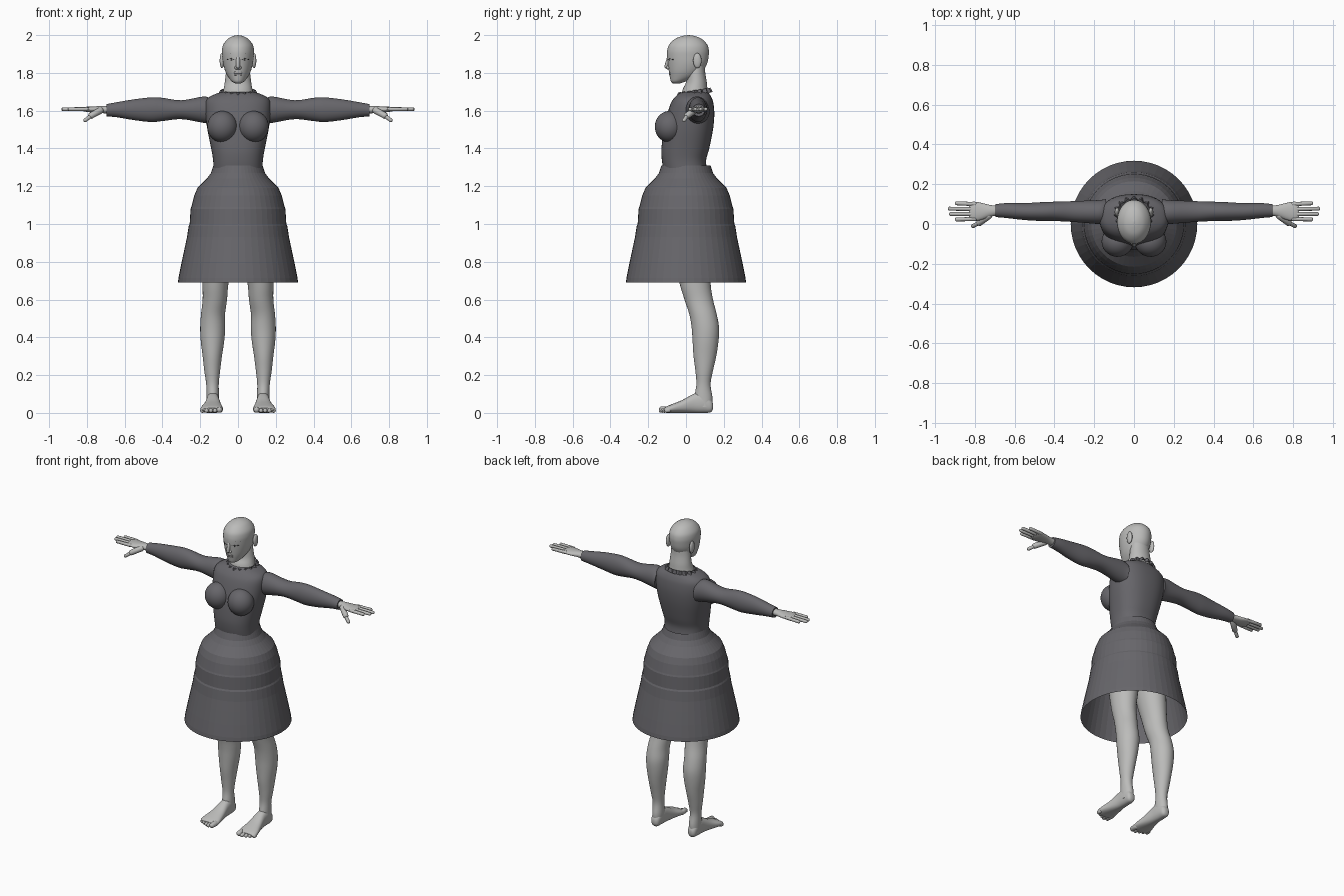
import bpy
import bmesh
import math
from mathutils import Vector, Matrix

default_cube = bpy.data.objects.get("Cube")
if default_cube:
    bpy.data.objects.remove(default_cube)


def make_material(name, colour):
    material = bpy.data.materials.new(name)
    material.use_nodes = True
    rgba = (*colour, 1)
    material.diffuse_color = rgba
    material.node_tree.nodes["Principled BSDF"].inputs["Base Color"].default_value = rgba
    return material


skin = make_material("pale grey skin", (.5, .5, .49))
cloth = make_material("dark grey cloth", (.135, .132, .145))
dark = make_material("dark brows and lashes", (.04, .04, .04))
lip = make_material("grey lips", (.36, .35, .35))


def finish(bm, name, material, mirror=False, smooth=True):
    """Turn a bmesh into a shaded object, optionally mirrored across x."""
    bmesh.ops.recalc_face_normals(bm, faces=bm.faces)
    mesh = bpy.data.meshes.new(name)
    bm.to_mesh(mesh)
    bm.free()
    mesh.materials.append(material)
    for polygon in mesh.polygons:
        polygon.use_smooth = smooth
    if smooth:
        mesh.set_sharp_from_angle(angle=math.radians(50))
    obj = bpy.data.objects.new(name, mesh)
    bpy.context.collection.objects.link(obj)
    if mirror:
        modifier = obj.modifiers.new("mirror", "MIRROR")
        modifier.use_mirror_merge = False
    return obj


def refine(rows, steps):
    """Catmull-Rom interpolation between the given cross-sections."""
    result = []
    last = len(rows) - 1
    for i in range(last):
        a, b, c, d = (rows[max(0, min(last, i + k))] for k in (-1, 0, 1, 2))
        for s in range(steps):
            t = s / steps
            result.append([q + t / 2 * ((r - p) + t * ((2 * p - 5 * q + 4 * r - u)
                           + t * (3 * (q - r) + u - p))) for p, q, r, u in zip(a, b, c, d)])
    return result + [list(rows[-1])]


def loft(name, axis, rows, material, mirror=False, segments=32, steps=4,
         power=1.0, capped=True, smooth=True):
    """Rows hold position on the axis, then low and high extents on the other two axes."""
    others = [k for k in range(3) if k != axis]
    bm = bmesh.new()
    rings = []
    for pos, a0, a1, b0, b1 in refine(rows, steps):
        ring = []
        for i in range(segments):
            angle = math.tau * i / segments
            c, s = math.cos(angle), math.sin(angle)
            co = Vector()
            co[axis] = pos
            co[others[0]] = (a0 + a1) / 2 + (a1 - a0) / 2 * math.copysign(abs(c) ** power, c)
            co[others[1]] = (b0 + b1) / 2 + (b1 - b0) / 2 * math.copysign(abs(s) ** power, s)
            ring.append(bm.verts.new(co))
        rings.append(ring)
    for low, high in zip(rings, rings[1:]):
        for i in range(segments):
            j = (i + 1) % segments
            bm.faces.new((low[i], low[j], high[j], high[i]))
    if capped:
        bm.faces.new(rings[0])
        bm.faces.new(rings[-1])
    return finish(bm, name, material, mirror, smooth)


def symmetric(rows):
    return [(z, -half, half, front, back) for z, half, front, back in rows]


def capsules(name, items, material, mirror=True):
    """Rounded rods given as start, end and radius."""
    bm = bmesh.new()
    for start, end, radius in items:
        start, end = Vector(start), Vector(end)
        span = end - start
        turn = span.to_track_quat("Z", "Y")
        made = bmesh.ops.create_uvsphere(bm, u_segments=12, v_segments=8, radius=radius)
        for vert in made["verts"]:
            stretch = span if vert.co.z > radius * .1 else Vector()
            vert.co = start + turn @ vert.co + stretch
    return finish(bm, name, material, mirror)


def ball(name, centre, size, material, mirror=True):
    bm = bmesh.new()
    matrix = Matrix.Translation(centre) @ Matrix.Diagonal((*size, 1))
    bmesh.ops.create_uvsphere(bm, u_segments=28, v_segments=18, radius=1, matrix=matrix)
    return finish(bm, name, material, mirror)


# Skirt: open, faceted bell
bell = [(.69, .318), (.715, .315), (.79, .3), (.87, .283), (.93, .27), (.99, .261),
        (1, .256), (1.08, .251), (1.09, .247), (1.15, .232), (1.19, .215),
        (1.21, .195), (1.24, .165), (1.27, .143), (1.31, .13)]
loft("skirt", 2, [(z, -r, r, -r, r) for z, r in bell], cloth,
     segments=48, steps=1, capped=False, smooth=False)

# Bodice with bust
loft("bodice", 2, symmetric([
    (1.29, .13, -.12, .11), (1.34, .132, -.128, .107), (1.4, .142, -.13, .123),
    (1.5, .162, -.118, .143), (1.58, .172, -.1, .15), (1.64, .172, -.08, .145),
    (1.67, .155, -.06, .135), (1.69, .115, -.038, .123), (1.7, .08, -.02, .115)]),
    cloth, segments=48, power=.85)
ball("bust", (.083, -.088, 1.515), (.08, .077, .083), cloth)

# Ruffled collar
collar_mesh = bmesh.new()
collar_rings = []
for ring_index, (grow, height) in enumerate([(0, 1.7), (.012, 1.708), (.02, 1.685)]):
    ring = []
    for i in range(96):
        angle = math.tau * i / 96
        wave = .004 * ring_index * math.cos(16 * angle)
        ring.append(collar_mesh.verts.new((
            (.077 + grow + wave) * math.cos(angle),
            .045 + (.068 + grow + wave) * math.sin(angle),
            height + .012 * math.sin(angle) + wave / 2)))
    collar_rings.append(ring)
for inner, outer in zip(collar_rings, collar_rings[1:]):
    for i in range(96):
        j = (i + 1) % 96
        collar_mesh.faces.new((inner[i], inner[j], outer[j], outer[i]))
finish(collar_mesh, "collar", cloth)

# Sleeves
loft("sleeves", 0, [
    (.14, .0, .125, 1.53, 1.66), (.18, .0, .12, 1.535, 1.675), (.3, .01, .115, 1.555, 1.655),
    (.4, .015, .112, 1.545, 1.668), (.46, .015, .11, 1.54, 1.67), (.55, .02, .105, 1.55, 1.66),
    (.64, .03, .105, 1.565, 1.645), (.695, .035, .1, 1.57, 1.635)], cloth, mirror=True)

# Hands
loft("palms", 0, [
    (.67, .045, .09, 1.583, 1.625), (.72, .037, .095, 1.587, 1.625), (.77, .02, .107, 1.59, 1.622),
    (.81, .015, .112, 1.595, 1.62), (.83, .03, .1, 1.602, 1.614)], skin, mirror=True, segments=20)
fingers = [((.8, .025 + k * .025, 1.608), (reach, .023 + k * .027, 1.608), .0105)
           for k, reach in enumerate((.89, .92, .925, .89))]
capsules("fingers", fingers, skin)
capsules("thumbs", [((.73, .042, 1.6), (.775, .008, 1.575), .018),
                    ((.77, .01, 1.578), (.808, -.01, 1.55), .011)], skin)

# Neck and head
loft("neck", 2, symmetric([
    (1.66, .09, -.025, .12), (1.71, .077, -.018, .114), (1.75, .07, .0, .11),
    (1.8, .064, .005, .102), (1.84, .06, .01, .1)]), skin)
loft("head", 2, symmetric([
    (1.745, .015, -.07, -.03), (1.755, .033, -.08, .0), (1.78, .053, -.086, .06),
    (1.81, .068, -.091, .09), (1.85, .079, -.096, .112), (1.89, .084, -.1, .12),
    (1.92, .085, -.099, .121), (1.95, .078, -.089, .112), (1.98, .054, -.058, .083),
    (1.995, .026, -.02, .047), (2, .001, .01, .014)]), skin, segments=40)
ball("ears", (.085, .06, 1.865), (.012, .022, .04), skin)

# Face
capsules("nose", [((0, -.09, 1.88), (0, -.104, 1.835), .011),
                  ((-.008, -.095, 1.828), (.008, -.095, 1.828), .01)], skin, mirror=False)
capsules("lips", [((-.016, -.085, z), (.016, -.085, z), .006) for z in (1.793, 1.801)],
         lip, mirror=False)


def on_face(x, z):
    return (x, .012 - .108 * math.sqrt(1 - (x / .083) ** 2), z)


capsules("brows", [(on_face(.016, 1.892), on_face(.038, 1.902), .004),
                   (on_face(.038, 1.902), on_face(.062, 1.895), .003)], dark)
capsules("lashes", [(on_face(.02, 1.87), on_face(.036, 1.877), .003),
                    (on_face(.036, 1.877), on_face(.056, 1.87), .003)], dark)
capsules("irises", [(on_face(.035, 1.868), on_face(.037, 1.868), .004)], dark)

# Hips and legs
loft("hips", 2, symmetric([
    (.93, .1, -.04, .08), (1, .175, -.08, .13), (1.1, .18, -.1, .14),
    (1.2, .15, -.11, .12), (1.28, .12, -.1, .1)]), skin)
loft("legs", 2, [
    (.03, .105, .165, .06, .135), (.08, .1, .166, .045, .14), (.15, .102, .168, .055, .13),
    (.22, .095, .178, .05, .142), (.3, .085, .187, .04, .16), (.38, .073, .197, .035, .172),
    (.45, .068, .2, .03, .175), (.52, .069, .196, .018, .163), (.6, .058, .187, -.008, .143),
    (.69, .05, .188, -.035, .13), (.85, .02, .19, -.07, .13), (1, .005, .185, -.08, .13)],
    skin, mirror=True)

# Feet
loft("feet", 1, [
    (.143, .12, .148, .02, .05), (.13, .106, .16, .003, .075), (.09, .1, .166, .0, .11),
    (.04, .097, .169, .0, .1), (-.02, .088, .182, .0, .068), (-.07, .08, .196, .0, .048),
    (-.1, .08, .198, .0, .036), (-.117, .09, .188, .008, .025)], skin, mirror=True, power=.85)
toes = [((.096, -.095, .018), (.098, -.127, .017), .017)]
toes += [((.122 + k * .022, -.09, .014), (.122 + k * .022, -.132 + k * .01, .012), .012)
         for k in range(4)]
capsules("toes", toes, skin)
